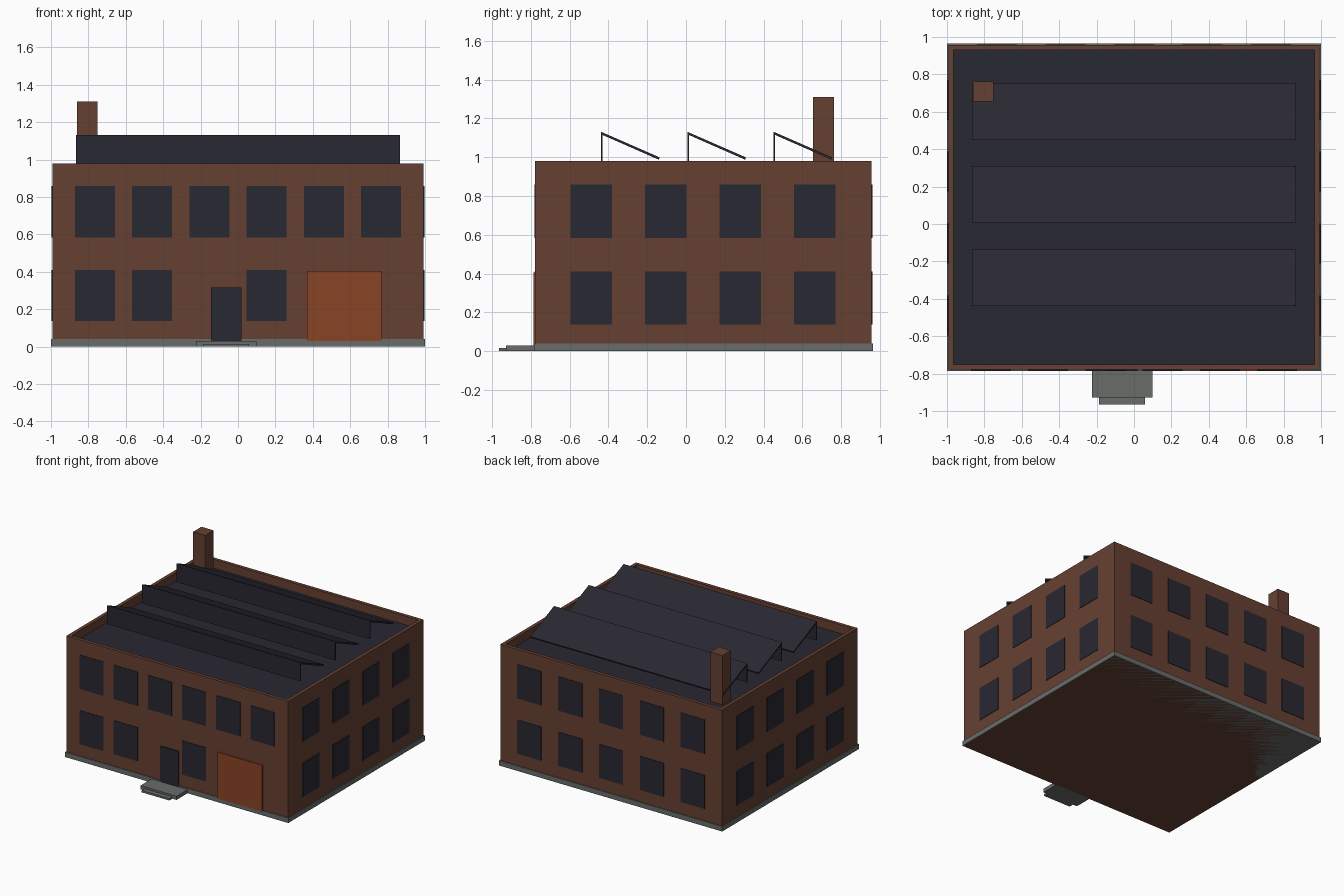
import bpy
import bmesh
from mathutils import Vector

if "Cube" in bpy.data.objects:
    bpy.data.objects.remove(bpy.data.objects["Cube"], do_unlink=True)


def material(name, r, g, b):
    mat = bpy.data.materials.new(name)
    mat.use_nodes = True
    mat.diffuse_color = (r, g, b, 1)
    mat.node_tree.nodes["Principled BSDF"].inputs["Base Color"].default_value = (r, g, b, 1)
    return mat


BRICK = material("brown brick", 0.133, 0.051, 0.032)
SLATE = material("dark slate", 0.022, 0.021, 0.032)
RUST = material("rust orange", 0.255, 0.057, 0.019)
STONE = material("grey concrete", 0.138, 0.150, 0.141)


def finish(name, bm, mat):
    bmesh.ops.recalc_face_normals(bm, faces=bm.faces)
    mesh = bpy.data.meshes.new(name)
    bm.to_mesh(mesh)
    bm.free()
    mesh.materials.append(mat)
    obj = bpy.data.objects.new(name, mesh)
    bpy.context.collection.objects.link(obj)
    return obj


def box_mesh(x, y, z):
    """Box between (low, high) pairs on each axis."""
    bm = bmesh.new()
    bmesh.ops.create_cube(bm, size=1)
    for v in bm.verts:
        v.co = Vector([lo + (c + 0.5) * (hi - lo) for c, (lo, hi) in zip(v.co, (x, y, z))])
    return bm


def box(name, x, y, z, mat):
    return finish(name, box_mesh(x, y, z), mat)


# Main dimensions
SIDE, FRONT, BACK, TOP = 0.993, -0.778, 0.957, 0.98
DECK, RIM, PROUD = 0.91, 0.028, 0.004

# Brick walls, with the roof sunk behind an upright parapet
bm = box_mesh((-SIDE, SIDE), (FRONT, BACK), (0, TOP))
roof = [f for f in bm.faces if f.calc_center_median().z > TOP - 0.01]
bmesh.ops.inset_region(bm, faces=roof, thickness=RIM, use_even_offset=True)
sunk = bmesh.ops.extrude_discrete_faces(bm, faces=roof)["faces"][0]
bmesh.ops.translate(bm, verts=sunk.verts, vec=(0, 0, DECK - 0.005 - TOP))
finish("brick_walls", bm, BRICK)
box("roof_deck", (RIM - SIDE, SIDE - RIM), (FRONT + RIM, BACK - RIM), (DECK - 0.005, DECK), SLATE)

# Concrete plinth and entrance steps
box("plinth", (-1, 1), (-0.785, 0.965), (0, 0.04), STONE)
box("upper_step", (-0.225, 0.098), (-0.927, -0.78), (0, 0.03), STONE)
box("lower_step", (-0.187, 0.06), (-0.965, -0.78), (0, 0.015), STONE)

# Doors
box("entrance_door", (-0.144, 0.018), (FRONT - 0.009, FRONT + 0.01), (0.03, 0.317), SLATE)
box("loading_door", (0.368, 0.768), (FRONT - 0.009, FRONT + 0.01), (0.03, 0.405), RUST)

# Windows in two storeys on all four walls
HALF = 0.107
storeys = {"lower": (0.137, 0.41), "upper": (0.584, 0.859)}
for storey, z in storeys.items():
    for i in range(6):
        if storey == "lower" and i in (2, 4, 5):
            continue
        c = -0.765 + 0.306 * i
        box(f"front_{storey}_window_{i}", (c - HALF, c + HALF),
            (FRONT - PROUD, FRONT + 0.01), z, SLATE)
    for i in range(5):
        c = 0.366 * (i - 2)
        box(f"back_{storey}_window_{i}", (c - HALF, c + HALF),
            (BACK - 0.01, BACK + PROUD), z, SLATE)
    for i in range(4):
        c = -0.488 + 0.384 * i
        for side, s in (("left", 1), ("right", -1)):
            x = sorted((s * (SIDE - 0.01), s * (SIDE + PROUD)))
            box(f"{side}_{storey}_window_{i}", x, (c - HALF, c + HALF), z, SLATE)

# Sawtooth roof lights: an upright panel and a sloping sheet each
for i in range(3):
    y = -0.438 + 0.445 * i
    box(f"sawtooth_upright_{i}", (-0.866, 0.866), (y, y + 0.008), (0.979, 1.125), SLATE)
    profile = [(y, 1.118), (y, 1.131), (y + 0.302, 0.999), (y + 0.298, 0.987)]
    bm = bmesh.new()
    face = bm.faces.new([bm.verts.new((-0.866, py, pz)) for py, pz in profile])
    new = bmesh.ops.extrude_face_region(bm, geom=[face])["geom"]
    bmesh.ops.translate(bm, vec=(1.732, 0, 0),
                        verts=[v for v in new if isinstance(v, bmesh.types.BMVert)])
    finish(f"sawtooth_slope_{i}", bm, SLATE)

# Chimney
box("chimney", (-0.861, -0.752), (0.655, 0.762), (DECK - 0.004, 1.31), BRICK)
